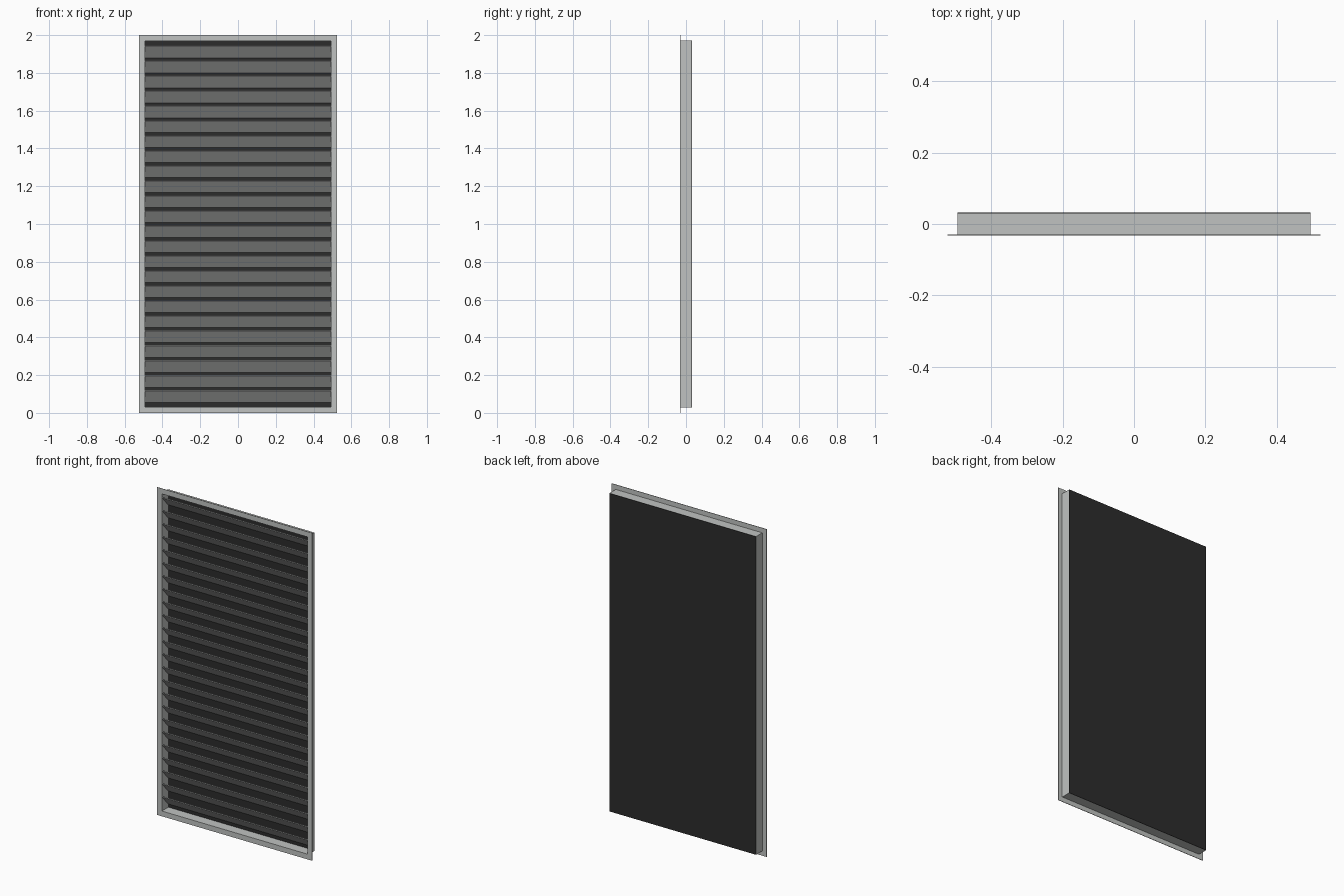
import bpy
import math

if "Cube" in bpy.data.objects:
    bpy.data.objects.remove(bpy.data.objects["Cube"])

W, H = 1.046, 2.0            # outer flange size
X, Z0, Z1 = 0.495, 0.029, 1.971   # duct box outline
Y = 0.032                    # half depth
T = 0.003                    # sheet thickness


def material(name, color):
    m = bpy.data.materials.new(name)
    m.diffuse_color = (*color, 1)
    m.use_nodes = True
    m.node_tree.nodes["Principled BSDF"].inputs["Base Color"].default_value = m.diffuse_color
    return m


GREY = material("light grey metal", (0.53, 0.545, 0.535))
DARK = material("dark backing", (0.025, 0.025, 0.025))


def prism(name, profile, x0, x1, mat):
    """Extrude a closed (y, z) profile along x."""
    n = len(profile)
    verts = [(x, y, z) for x in (x0, x1) for y, z in profile]
    faces = [tuple(range(n))[::-1], tuple(range(n, 2 * n))]
    faces += [(i, (i + 1) % n, n + (i + 1) % n, n + i) for i in range(n)]
    me = bpy.data.meshes.new(name)
    me.from_pydata(verts, [], faces)
    me.materials.append(mat)
    ob = bpy.data.objects.new(name, me)
    bpy.context.collection.objects.link(ob)
    return ob


def ring(name, ox, oz0, oz1, ix, iz0, iz1, y0, y1, mat):
    """Rectangular frame with an open middle."""
    verts = []
    for y in (y0, y1):
        verts += [(-ox, y, oz0), (ox, y, oz0), (ox, y, oz1), (-ox, y, oz1)]
        verts += [(-ix, y, iz0), (ix, y, iz0), (ix, y, iz1), (-ix, y, iz1)]
    faces = []
    for i in range(4):
        j = (i + 1) % 4
        faces += [(i, j, 4 + j, 4 + i), (8 + j, 8 + i, 12 + i, 12 + j),
                  (j, i, 8 + i, 8 + j), (4 + i, 4 + j, 12 + j, 12 + i)]
    me = bpy.data.meshes.new(name)
    me.from_pydata(verts, [], faces)
    me.materials.append(mat)
    ob = bpy.data.objects.new(name, me)
    bpy.context.collection.objects.link(ob)
    return ob


# Front flange and the shallow box behind it
ring("front_flange", W / 2, 0, H, X - T, Z0 + T, Z1 - T, -Y, -Y + T, GREY)
ring("box_walls", X, Z0, Z1, X - T, Z0 + T, Z1 - T, -Y + T, Y - 0.002, GREY)

# Dark sheet closing the back
prism("back_panel", [(Y - 0.002, Z0), (Y, Z0), (Y, Z1), (Y - 0.002, Z1)],
      -X, X, DARK)

# Tilted slats: front edge high, rear edge low
COUNT, PITCH, RISE = 24, 0.0794, 0.066
bottom = (Z0 + Z1) / 2 - ((COUNT - 1) * PITCH + RISE) / 2
t = 0.003
yf, yb = -Y + 0.002, Y - 0.003
for i in range(COUNT):
    z = bottom + i * PITCH
    prism(f"slat_{i + 1:02d}",
          [(yf, z + RISE - t), (yb - t, z), (yb, z + t), (yf + t, z + RISE)],
          -X + T, X - T, GREY)
